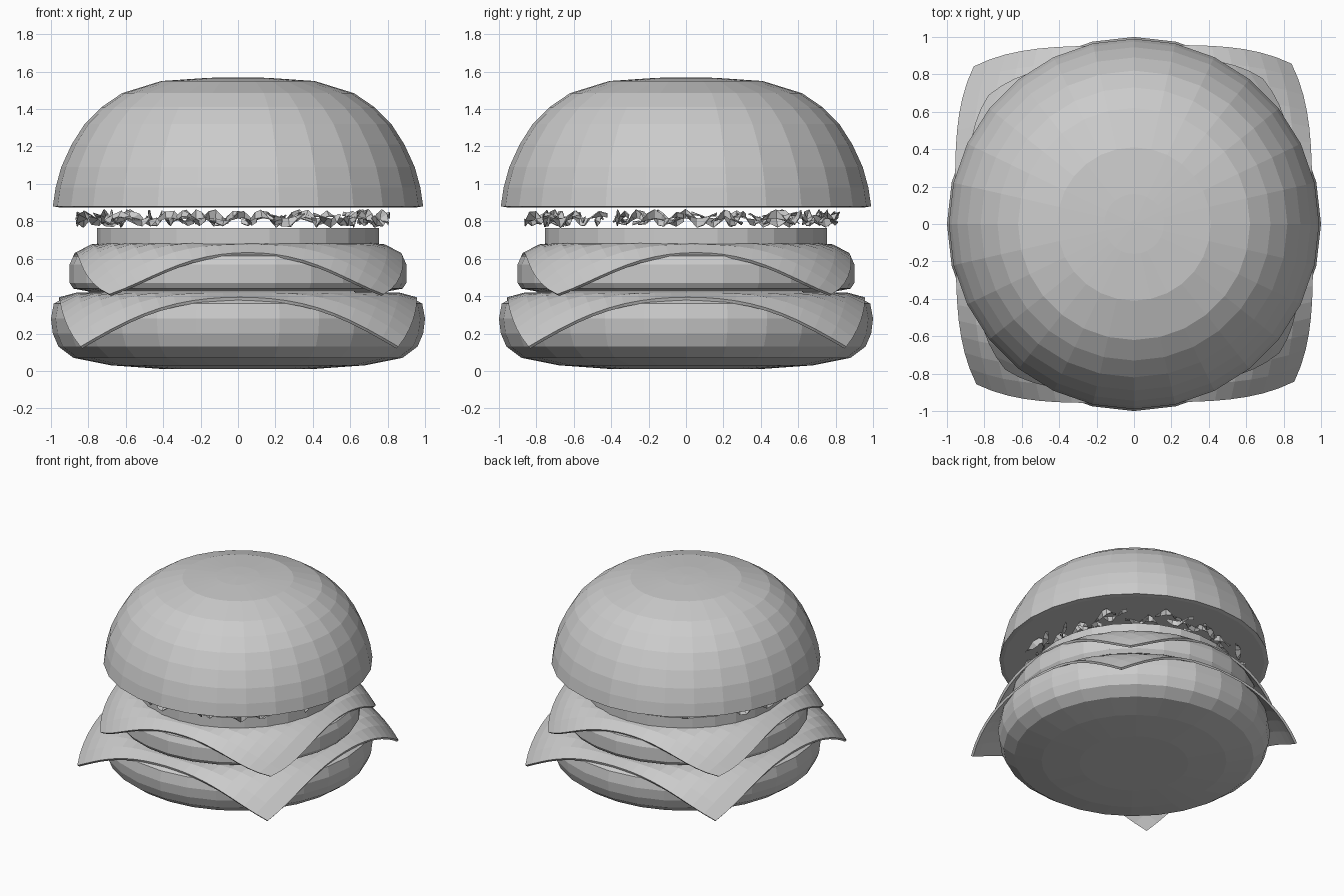
import bpy, bmesh, math, random
from mathutils import Vector, Matrix

if "Cube" in bpy.data.objects:
    bpy.data.objects.remove(bpy.data.objects["Cube"])

random.seed(4)


def finish(name, bm):
    bmesh.ops.recalc_face_normals(bm, faces=bm.faces)
    mesh = bpy.data.meshes.new(name)
    bm.to_mesh(mesh)
    bm.free()
    ob = bpy.data.objects.new(name, mesh)
    bpy.context.collection.objects.link(ob)
    return ob


def lathe(name, profile, sides):
    """Closed round body from (radius, z) points, bottom to top."""
    bm = bmesh.new()
    rings = []
    for r, z in profile:
        rings.append([bm.verts.new((r * math.cos(math.tau * i / sides),
                                    r * math.sin(math.tau * i / sides), z))
                      for i in range(sides)])
    for a, b in zip(rings, rings[1:]):
        for i in range(sides):
            j = (i + 1) % sides
            bm.faces.new((a[i], a[j], b[j], b[i]))
    bm.faces.new(rings[0])
    bm.faces.new(rings[-1])
    return finish(name, bm)


def cheese(name, half, pinch, z_top, drop, flat_r, power, turn):
    """Square slice that lies flat in the middle and droops at its corners."""
    n = 20
    bm = bmesh.new()
    bmesh.ops.create_grid(bm, x_segments=n, y_segments=n, size=1)
    tip = half * (1 - pinch) * math.sqrt(2)
    for v in bm.verts:
        u, w = v.co.x, v.co.y
        x = u * half * (1 - pinch * abs(w) ** 4)
        y = w * half * (1 - pinch * abs(u) ** 4)
        t = max(0, (math.hypot(x, y) - flat_r) / (tip - flat_r))
        v.co = (x, y, z_top - drop * t ** power)
    bm.transform(Matrix.Rotation(math.radians(turn), 4, 'Z'))
    ob = finish(name, bm)
    if ob.data.polygons[len(ob.data.polygons) // 2].normal.z < 0:
        ob.data.flip_normals()
    mod = ob.modifiers.new("thickness", 'SOLIDIFY')
    mod.thickness = 0.018
    mod.offset = -1
    return ob


# Buns
lathe("bottom_bun", [(0.40, 0.01), (0.68, 0.03), (0.88, 0.07), (0.96, 0.13),
                     (0.99, 0.20), (1.0, 0.28), (0.985, 0.36), (0.94, 0.385),
                     (0.80, 0.395)], 28)
lathe("top_bun", [(0.96, 0.875), (0.99, 0.88), (0.975, 0.98), (0.945, 1.09),
                  (0.89, 1.21), (0.82, 1.32), (0.73, 1.41), (0.62, 1.485),
                  (0.41, 1.55), (0.16, 1.567), (0.02, 1.57)], 28)

# Fillings
lathe("patty", [(0.80, 0.425), (0.88, 0.44), (0.90, 0.47), (0.90, 0.57),
                (0.88, 0.615), (0.80, 0.65), (0.70, 0.66)], 28)
lathe("tomato_slice", [(0.755, 0.675), (0.755, 0.765)], 28)
cheese("lower_cheese", 0.955, 0.11, 0.42, 0.29, 0.85, 2.0, 0.5)
cheese("upper_cheese", 0.87, 0.155, 0.685, 0.275, 0.72, 2.2, 3.5)

# Shredded lettuce: short twisted ribbons in a loose ring
bm = bmesh.new()
count = 44
for k in range(count):
    a0 = math.tau * k / count + random.uniform(-0.05, 0.05)
    r0 = random.uniform(0.68, 0.85)
    heading = random.uniform(-0.6, 0.6)
    phase = random.uniform(0, math.tau)
    previous = None
    for s in range(6):
        f = s / 5 - 0.5
        a = a0 + f * 0.24 * math.cos(heading)
        r = r0 + f * 0.22 * math.sin(heading)
        mid = Vector((r * math.cos(a), r * math.sin(a),
                      0.815 + 0.025 * math.sin(phase + 6 * f)))
        twist = phase + 4 * f
        w = 0.028 * (1 - 1.2 * abs(f))
        out = Vector((math.cos(a), math.sin(a), 0))
        side = (out * math.cos(twist) + Vector((0, 0, math.sin(twist)))) * w
        pair = (bm.verts.new(mid - side), bm.verts.new(mid + side))
        if previous:
            bm.faces.new((previous[0], pair[0], pair[1], previous[1]))
        previous = pair
lettuce = finish("shredded_lettuce", bm)
mod = lettuce.modifiers.new("thickness", 'SOLIDIFY')
mod.thickness = 0.006
